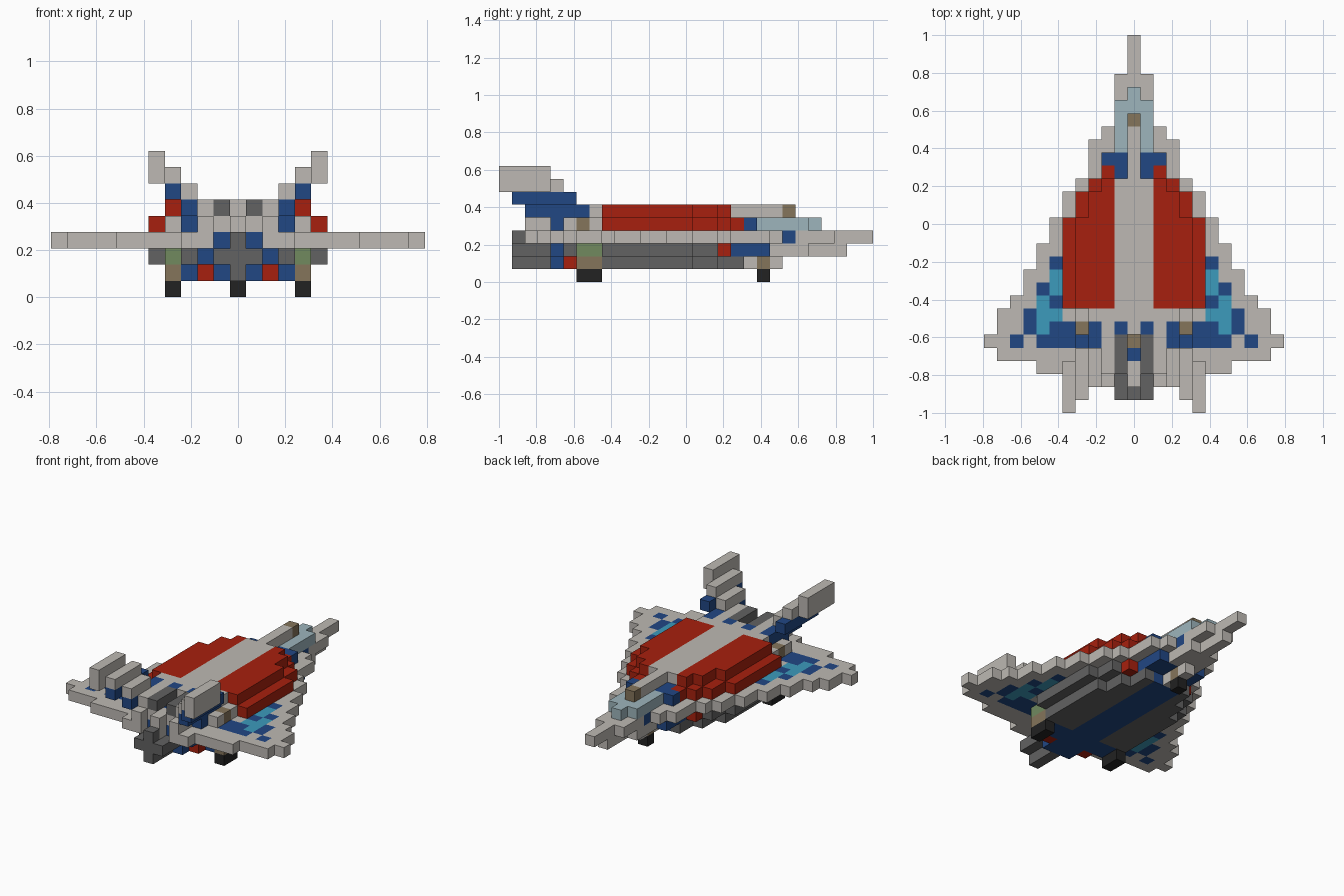
import bpy
import bmesh
from mathutils import Vector

UNIT = 2 / 29          # edge of one building block
LENGTH = 29            # blocks from tail to nose

if "Cube" in bpy.data.objects:
    bpy.data.objects.remove(bpy.data.objects["Cube"], do_unlink=True)


def linear(channel):
    c = channel / 255
    return c / 12.92 if c <= 0.04045 else ((c + 0.055) / 1.055) ** 2.4


def material(name, *rgb):
    colour = (*[linear(c) for c in rgb], 1)
    mat = bpy.data.materials.new(name)
    mat.diffuse_color = colour
    mat.use_nodes = True
    mat.node_tree.nodes["Principled BSDF"].inputs["Base Color"].default_value = colour
    mat.node_tree.nodes["Principled BSDF"].inputs["Roughness"].default_value = 0.8
    return mat


PALE = material("pale grey", 189, 185, 179)
RED = material("red", 167, 32, 14)
BLUE = material("deep blue", 33, 71, 132)
CYAN = material("cyan", 60, 155, 188)
GLASS = material("pale blue glass", 157, 181, 188)
DARK = material("dark grey", 98, 98, 98)
BROWN = material("brown", 133, 117, 91)
GREEN = material("sage green", 113, 138, 95)
BLACK = material("black", 34, 34, 34)

blocks = {}            # (across, along, up) -> part name
parts = {}             # part name -> material


def part(name, mat, *boxes):
    """Fill mirrored block ranges (x0, x1, y0, y1, z0, z1), ends included.
    Later parts replace earlier ones where they overlap."""
    parts[name] = mat
    for x0, x1, y0, y1, z0, z1 in boxes:
        for x in range(x0, x1 + 1):
            for y in range(y0, y1 + 1):
                for z in range(z0, z1 + 1):
                    blocks[x, y, z] = blocks[-x, y, z] = name


def tapered(name, mat, level, inner, steps):
    """Layer of blocks whose half width changes along the length."""
    part(name, mat, *[(inner, half, y0, y1, level, level) for y0, y1, half in steps])


# Wing plate, a stepped delta running into the nose
tapered("wing_plate", PALE, 3, 0, [
    (26, 28, 0), (22, 25, 1), (21, 21, 2), (18, 20, 3), (17, 17, 4), (15, 16, 5),
    (13, 14, 6), (11, 12, 7), (9, 10, 8), (8, 8, 9), (6, 7, 10), (5, 5, 11),
    (4, 4, 10)])
part("wing_trailing_edge", PALE, (2, 7, 3, 3, 3, 3), (2, 3, 2, 2, 3, 3))

# Wing markings
part("wing_blue_marks", BLUE,
     (6, 6, 11, 11, 3, 3), (7, 7, 9, 9, 3, 3), (6, 6, 8, 8, 3, 3),
     (8, 8, 6, 7, 3, 3), (5, 6, 6, 6, 3, 3), (4, 7, 5, 5, 3, 3),
     (9, 9, 5, 5, 3, 3), (1, 1, 3, 3, 3, 3), (1, 1, 22, 22, 3, 3))
part("wing_cyan_marks", CYAN,
     (6, 6, 9, 10, 3, 3), (6, 6, 7, 7, 3, 3), (7, 7, 6, 8, 3, 3))

# Lower hull with stepped sides
tapered("lower_hull", DARK, 2, 0, [(15, 16, 4), (8, 14, 5), (5, 7, 3)])
tapered("belly_slabs", DARK, 1, 2, [(17, 18, 2), (15, 16, 3), (8, 14, 4)])
part("belly_stripe", BLUE, (0, 1, 4, 18, 1, 1), (0, 3, 6, 7, 1, 1))
part("hull_rear_blue", BLUE, (0, 2, 4, 4, 2, 2))
part("belly_rear_lights", RED, (2, 2, 5, 5, 1, 1))
part("hull_front_lights", RED, (0, 3, 17, 17, 2, 2))
part("chin", BLUE, (0, 2, 18, 20, 2, 2))
part("nose_underside", PALE, (0, 1, 21, 23, 2, 2), (0, 0, 24, 26, 2, 2),
     (0, 0, 19, 21, 1, 1))
part("side_pods", GREEN, (4, 4, 6, 7, 2, 2))

# Landing gear
part("gear_struts", BROWN, (4, 4, 6, 7, 1, 1), (0, 0, 20, 20, 1, 1))
part("wheels", BLACK, (4, 4, 6, 7, 0, 0), (0, 0, 20, 20, 0, 0))

# Upper body: red shoulders around a pale spine
tapered("shoulder_lower", RED, 4, 2, [(18, 18, 2), (17, 17, 3), (15, 16, 4), (8, 14, 5)])
tapered("shoulder_upper", RED, 5, 2, [(17, 17, 2), (15, 16, 3), (8, 14, 4)])
part("spine", PALE, (0, 1, 6, 17, 4, 5), (0, 0, 18, 21, 4, 5))
part("rear_deck", PALE, (0, 2, 3, 7, 4, 4), (0, 4, 7, 7, 4, 4), (0, 3, 7, 7, 5, 5),
     (2, 2, 3, 6, 5, 5), (0, 0, 2, 2, 4, 4), (2, 2, 2, 2, 4, 4),
     (4, 4, 5, 5, 4, 4), (3, 3, 5, 6, 4, 4))
part("collar", BLUE, (1, 2, 19, 19, 4, 4), (1, 1, 18, 18, 4, 4))

# Canopy
part("canopy", GLASS, (0, 1, 20, 23, 4, 4), (0, 0, 24, 24, 4, 4))
part("canopy_tip", BROWN, (0, 0, 22, 22, 5, 5))

# Rear deck details
part("deck_vents", DARK, (1, 1, 3, 5, 5, 5))
part("deck_blue_details", BLUE, (1, 1, 6, 6, 5, 5), (0, 0, 4, 4, 4, 4), (3, 3, 4, 4, 4, 4))
part("deck_brown_details", BROWN, (0, 0, 5, 5, 4, 4), (4, 4, 6, 6, 4, 4))

# Cross shaped engine
part("engine", DARK, (0, 1, 1, 3, 2, 2), (0, 0, 1, 3, 1, 1), (0, 0, 1, 1, 3, 3))
part("engine_cover", PALE, (0, 0, 2, 3, 3, 3))

# Outward leaning tail fins
part("fin_roots", BLUE, (3, 3, 2, 6, 5, 5), (4, 4, 1, 5, 6, 6))
part("fin_steps", PALE, (3, 3, 2, 4, 6, 6), (4, 4, 1, 4, 7, 7))
part("fin_tips", PALE, (5, 5, 0, 3, 7, 8))


def build(name, mat):
    """Mesh the exposed sides of one part's blocks."""
    bm = bmesh.new()
    for cell in [c for c, owner in blocks.items() if owner == name]:
        centre = Vector((cell[0], cell[1] + 0.5 - LENGTH / 2, cell[2] + 0.5))
        for axis in range(3):
            for sign in (-1, 1):
                near = list(cell)
                near[axis] += sign
                if tuple(near) in blocks:
                    continue
                n, a, b = Vector(), Vector(), Vector()
                n[axis] = sign / 2
                a[(axis + 1) % 3] = 0.5
                b[(axis + 2) % 3] = sign / 2
                corners = (n - a - b, n + a - b, n + a + b, n - a + b)
                bm.faces.new([bm.verts.new((centre + c) * UNIT) for c in corners])
    bmesh.ops.remove_doubles(bm, verts=bm.verts, dist=UNIT / 100)
    mesh = bpy.data.meshes.new(name)
    bm.to_mesh(mesh)
    bm.free()
    mesh.materials.append(mat)
    bpy.context.collection.objects.link(bpy.data.objects.new(name, mesh))


for part_name, part_material in parts.items():
    build(part_name, part_material)
